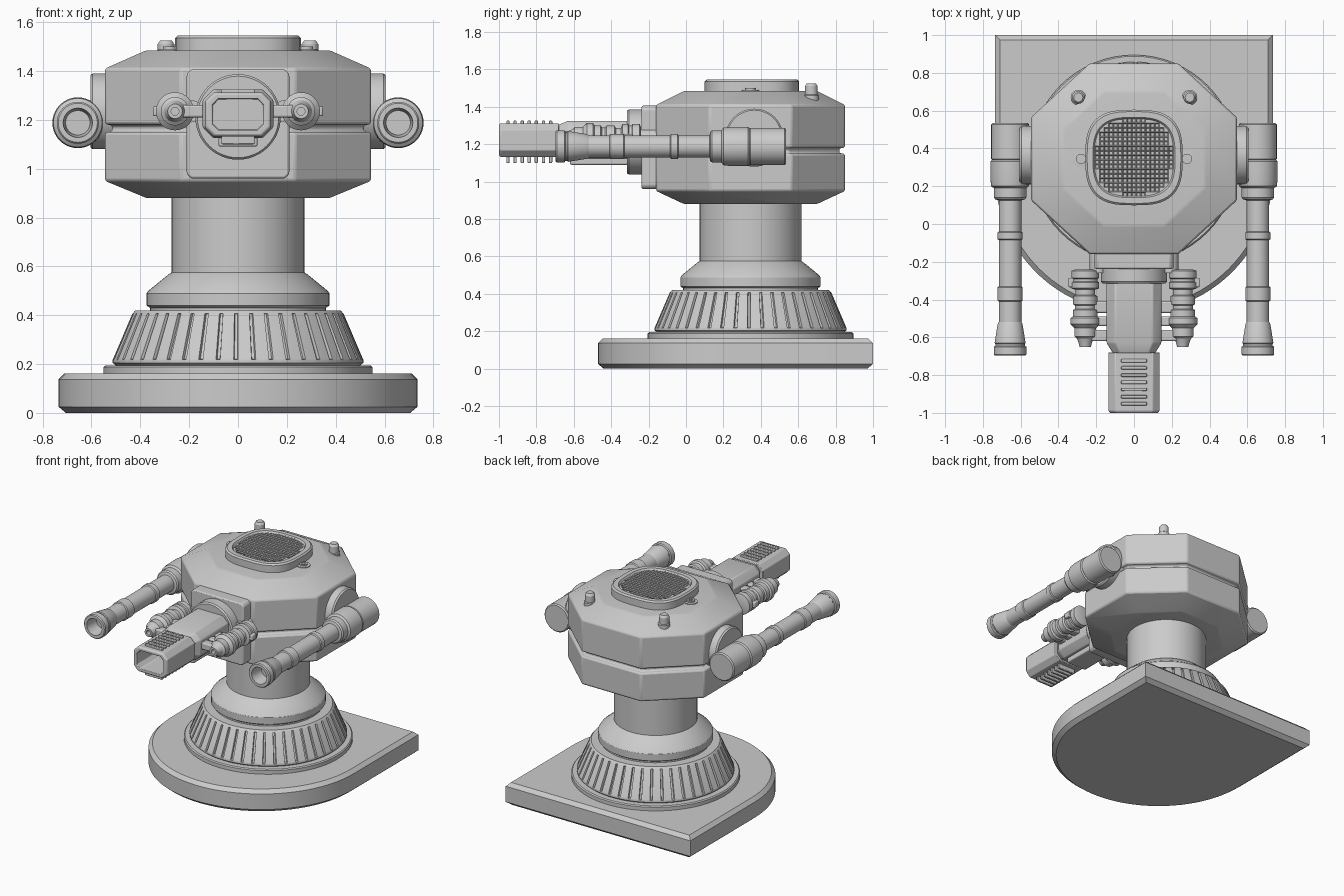
import bpy, bmesh
from math import sin, cos, pi, tau
from mathutils import Vector

if "Cube" in bpy.data.objects:
    bpy.data.objects.remove(bpy.data.objects["Cube"])

CY = 0.345  # turret axis, y position


def make(name, bm, bevel=0, segs=2):
    bmesh.ops.recalc_face_normals(bm, faces=bm.faces)
    me = bpy.data.meshes.new(name)
    bm.to_mesh(me)
    bm.free()
    ob = bpy.data.objects.new(name, me)
    bpy.context.collection.objects.link(ob)
    if bevel:
        m = ob.modifiers.new("bevel", "BEVEL")
        m.width, m.segments, m.limit_method, m.angle_limit = bevel, segs, "ANGLE", 0.4
    return ob


def loft(name, rings, axis="Z", loc=(0, 0, 0), bevel=0, segs=2):
    """Skin (height, 2D outline) rings stacked along an axis, capped at both ends."""
    bm = bmesh.new()
    place = {"Z": lambda a, b, h: (a, b, h), "Y": lambda a, b, h: (a, h, b),
             "X": lambda a, b, h: (h, a, b)}[axis]
    loops = [[bm.verts.new(Vector(place(a, b, h)) + Vector(loc)) for a, b in pts]
             for h, pts in rings]
    n = len(loops[0])
    for lo, hi in zip(loops, loops[1:]):
        for i in range(n):
            j = (i + 1) % n
            bm.faces.new((lo[i], lo[j], hi[j], hi[i]))
    bm.faces.new(loops[0])
    bm.faces.new(loops[-1])
    return make(name, bm, bevel, segs)


def circle(r, n=48):
    return [(r * cos(tau * i / n), r * sin(tau * i / n)) for i in range(n)]


def oct_rect(x, y, cx, cy=None):
    cy = cx if cy is None else cy
    return [(x - cx, -y), (x, cy - y), (x, y - cy), (x - cx, y),
            (cx - x, y), (-x, y - cy), (-x, cy - y), (cx - x, -y)]


def squircle(x, y, n=56, e=0.68):
    sg = lambda v: abs(v) ** e * (1 if v >= 0 else -1)
    return [(x * sg(cos(tau * i / n)), y * sg(sin(tau * i / n))) for i in range(n)]


def lathe(name, profile, axis="Z", loc=(0, 0, 0), n=48):
    return loft(name, [(h, circle(r, n)) for r, h in profile], axis, loc)


def box(name, lo, hi, bevel=0.008):
    c = [(a + b) / 2 for a, b in zip(lo, hi)]
    h = [abs(b - a) / 2 for a, b in zip(lo, hi)]
    rect = [(-h[0], -h[1]), (h[0], -h[1]), (h[0], h[1]), (-h[0], h[1])]
    return loft(name, [(-h[2], rect), (h[2], rect)], "Z", c, bevel)


# D-shaped base plate
def d_shape(d):
    r = 0.735 - d
    arc = [(r * cos(pi + pi * i / 48), 0.265 + r * sin(pi + pi * i / 48)) for i in range(49)]
    return arc + [(r, 1 - d), (-r, 1 - d)]


loft("base_plate", [(0, d_shape(0.03)), (0.025, d_shape(0)), (0.137, d_shape(0)), (0.162, d_shape(0.025))])

# Pedestal flange, collar and column
lathe("pedestal_flange", [(0.55, 0.15), (0.55, 0.188), (0.543, 0.195), (0.45, 0.195)], loc=(0, CY, 0), n=64)
lathe("column", [(0.36, 0.3), (0.36, 0.43), (0.375, 0.44), (0.375, 0.488), (0.367, 0.5),
                 (0.285, 0.567), (0.272, 0.575), (0.272, 0.9)], loc=(0, CY, 0), n=64)


# Slotted skirt
def slotted(r, depth, count=44):
    pts = []
    for i in range(count):
        for f, d in ((0.0, 0), (0.38, 0), (0.76, 0), (0.8, depth), (0.96, depth)):
            a = tau * (i + f) / count
            pts.append(((r - d) * cos(a), (r - d) * sin(a)))
    return pts


loft("pedestal_skirt", [(0.19, slotted(0.495, 0)), (0.205, slotted(0.513, 0)), (0.218, slotted(0.513, 0)),
                        (0.22, slotted(0.512, 0.014)), (0.405, slotted(0.433, 0.014)),
                        (0.407, slotted(0.431, 0)), (0.42, slotted(0.42, 0)), (0.42, slotted(0.36, 0))],
     loc=(0, CY, 0))

# Eight-sided turret body with a groove round the middle
FULL = oct_rect(0.545, 0.505, 0.31, 0.285)
GROOVE = oct_rect(0.515, 0.475, 0.295, 0.27)
SMALL = oct_rect(0.375, 0.355, 0.215, 0.2)
loft("turret_body", [(0.88, SMALL), (0.95, FULL), (1.148, FULL), (1.152, GROOVE), (1.178, GROOVE),
                     (1.182, FULL), (1.41, FULL), (1.485, SMALL)], loc=(0, CY, 0), bevel=0.01)

# Roof hatch with a recessed perforated grille
loft("hatch_rim", [(1.47, squircle(0.258, 0.253)), (1.535, squircle(0.258, 0.253)),
                   (1.545, squircle(0.248, 0.243)), (1.545, squircle(0.218, 0.213)),
                   (1.532, squircle(0.21, 0.205))], loc=(0, 0.352, 0))
bm = bmesh.new()
bmesh.ops.create_grid(bm, x_segments=17, y_segments=17, size=0.207)
outside = [f for f in bm.faces
           if sum(abs(v / 0.197) ** 3 for v in f.calc_center_median()[:2]) > 1]
bmesh.ops.delete(bm, geom=outside, context="FACES")
holes = list(bm.faces)
bmesh.ops.inset_individual(bm, faces=holes, thickness=0.006)
for f in holes:
    for v in f.verts:
        v.co.z -= 0.006
bmesh.ops.translate(bm, verts=bm.verts, vec=(0, 0.352, 1.539))
make("hatch_grille", bm)

# Roof knobs and hatch screws
for s, side in ((-1, "left"), (1, "right")):
    lathe("roof_knob_" + side, [(0.04, 1.40), (0.04, 1.46), (0.034, 1.465), (0.034, 1.51), (0.024, 1.525)],
          loc=(s * 0.295, 0.67, 0), n=24)
    lathe("hatch_ear_" + side, [(0.045, 1.47), (0.045, 1.49), (0.027, 1.491), (0.027, 1.5), (0.013, 1.5),
                                (0.013, 1.494)], loc=(s * 0.28, CY, 0), n=24)

# Front mounting plate and round gun collar
PLATE = oct_rect(0.21, 0.223, 0.018)
loft("front_plate", [(-0.237, PLATE), (-0.1, PLATE)], "Y", (0, 0, 1.183), 0.008)
lathe("gun_collar", [(0.175, -0.2), (0.175, -0.305), (0.167, -0.315), (0.12, -0.315)], "Y", (0, 0, 1.212))

# Central gun: receiver, neck, hollow muzzle
body = oct_rect(0.145, 0.1, 0.045)
neck = oct_rect(0.108, 0.075, 0.03)
loft("gun_receiver", [(-0.3, body), (-0.63, body), (-0.69, neck)], "Y", (0, 0, 1.225), 0.006)
muzzle = oct_rect(0.135, 0.09, 0.035)
bore = oct_rect(0.105, 0.065, 0.025)
loft("gun_muzzle", [(-0.68, muzzle), (-0.99, muzzle), (-1.0, oct_rect(0.128, 0.083, 0.034)),
                    (-1.0, bore), (-0.78, bore)], "Y", (0, 0, 1.222), 0.004)
box("gun_underblock", (-0.08, -0.62, 1.09), (0.08, -0.3, 1.15))

# Cooling ribs above and below the muzzle
for i in range(7):
    y = -0.952 + i * 0.038
    for nm, z0, z1 in (("top", 1.30, 1.326), ("bottom", 1.10, 1.14)):
        box(f"muzzle_rib_{nm}_{i}", (-0.068, y - 0.009, z0), (0.068, y + 0.009, z1), 0.004)

# Twin pods beside the gun and heavy guns on the flanks
POD = [(0.05, -0.24), (0.074, -0.248), (0.074, -0.285), (0.066, -0.29), (0.066, -0.305), (0.074, -0.31),
       (0.074, -0.34), (0.052, -0.348), (0.052, -0.375), (0.064, -0.382), (0.064, -0.425), (0.055, -0.432),
       (0.055, -0.45), (0.066, -0.456), (0.066, -0.49), (0.078, -0.498), (0.078, -0.53), (0.058, -0.55),
       (0.058, -0.595), (0.045, -0.605), (0.035, -0.63), (0.03, -0.65), (0.016, -0.65), (0.016, -0.61)]
GUN = [(0.092, 0.535), (0.1, 0.527), (0.1, 0.345), (0.096, 0.34), (0.104, 0.332), (0.104, 0.235),
       (0.1, 0.2), (0.086, 0.19), (0.086, 0.14), (0.078, 0.13), (0.06, 0.125),
       (0.06, -0.04), (0.067, -0.045), (0.067, -0.08), (0.06, -0.085),
       (0.06, -0.33), (0.067, -0.335), (0.067, -0.405), (0.06, -0.41), (0.06, -0.52), (0.066, -0.53),
       (0.082, -0.63), (0.078, -0.635), (0.078, -0.645), (0.086, -0.65), (0.086, -0.69), (0.08, -0.697),
       (0.06, -0.697), (0.05, -0.6)]
for s, side in ((-1, "left"), (1, "right")):
    lathe("pod_" + side, POD, "Y", (s * 0.258, 0, 1.235), 32)
    for i, (y0, y1) in enumerate(((-0.47, -0.41), (-0.54, -0.49), (-0.62, -0.56))):
        box(f"pod_bracket_{side}_{i}", (s * 0.12, y0, 1.21), (s * 0.23, y1, 1.26))
    box("pod_clamp_" + side, (s * 0.3, -0.335, 1.215), (s * 0.348, -0.285, 1.255), 0.006)
    lathe("pod_rear_strut_" + side, [(0.045, -0.26), (0.045, -0.15)], "Y", (s * 0.19, 0, 1.235), 24)
    lathe("flank_gun_" + side, GUN, "Y", (s * 0.656, 0, 1.188), 40)
    lathe("flank_mount_" + side, [(0.155, s * 0.48), (0.155, s * 0.595), (0.147, s * 0.605)],
          "X", (0, 0.365, 1.235))
    box("flank_trunnion_" + side, (s * 0.58, 0.24, 1.11), (s * 0.655, 0.49, 1.26))

# Smooth the round parts, keep hard edges
bpy.ops.object.select_all(action="SELECT")
bpy.context.view_layer.objects.active = bpy.data.objects["turret_body"]
bpy.ops.object.shade_smooth_by_angle()
